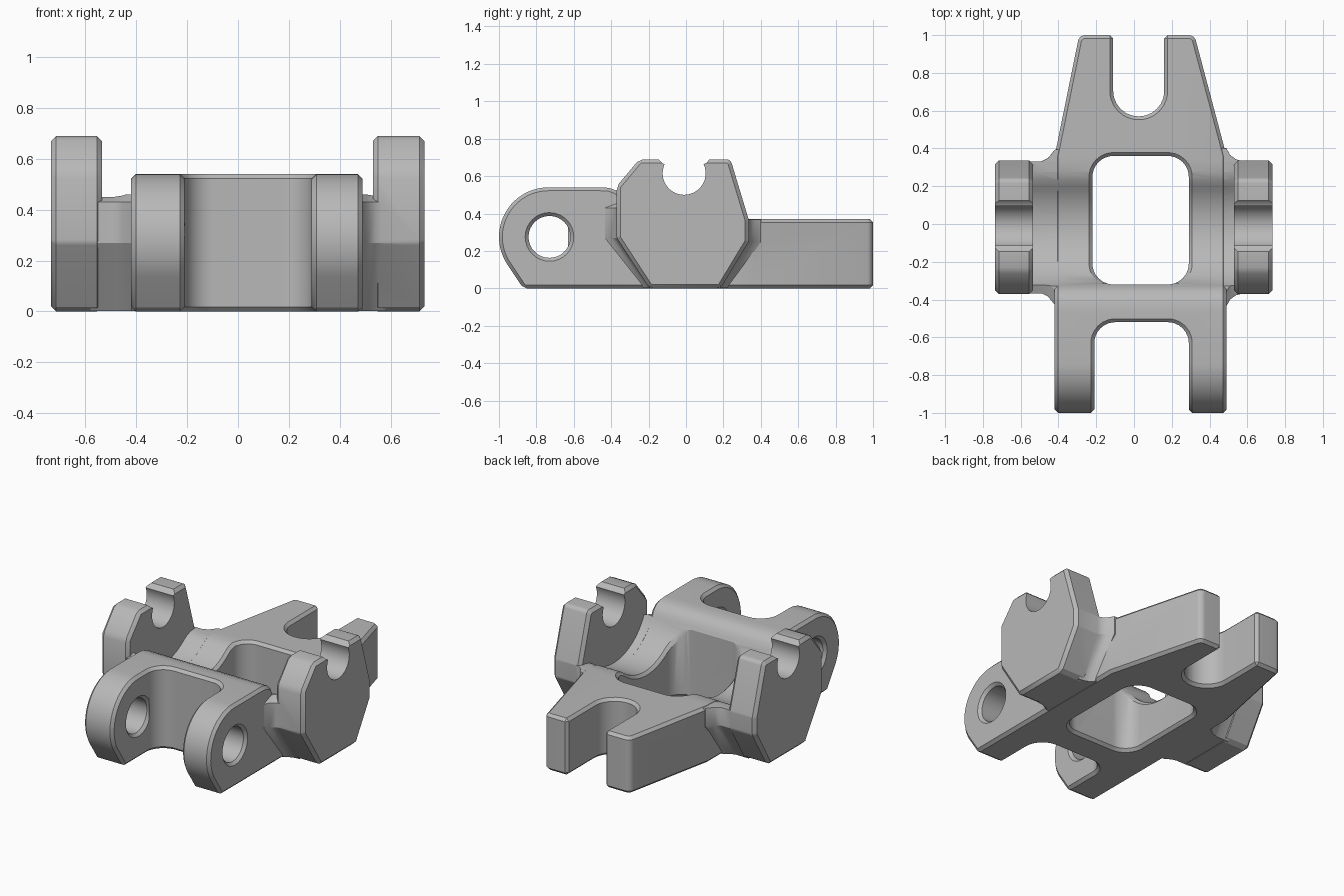
import bpy, bmesh, math
from mathutils import Vector

if "Cube" in bpy.data.objects:
    bpy.data.objects.remove(bpy.data.objects["Cube"])

steel = bpy.data.materials.new("steel grey")
steel.use_nodes = True
steel.diffuse_color = (0.48, 0.48, 0.48, 1)
steel.node_tree.nodes["Principled BSDF"].inputs["Base Color"].default_value = steel.diffuse_color


def arc(cx, cy, r, a0, a1, n):
    angles = [math.radians(a0 + (a1 - a0) * i / n) for i in range(n + 1)]
    return [(cx + r * math.cos(a), cy + r * math.sin(a)) for a in angles]


def rounded(corners, n=8):
    """Outline from (x, y) or (x, y, radius) corners."""
    out = []
    for i, corner in enumerate(corners):
        p = Vector(corner[:2])
        if len(corner) == 2:
            out.append(tuple(p))
            continue
        r = corner[2]
        u = (Vector(corners[i - 1][:2]) - p).normalized()
        v = (Vector(corners[(i + 1) % len(corners)][:2]) - p).normalized()
        half = u.angle(v) / 2
        centre = p + (u + v).normalized() * r / math.sin(half)
        s = p + u * r / math.tan(half) - centre
        e = p + v * r / math.tan(half) - centre
        out += [tuple(centre + s.lerp(e, k / n).normalized() * r) for k in range(n + 1)]
    return out


def loft(name, sections):
    """Solid through matching rings of points."""
    bm = bmesh.new()
    rings = [[bm.verts.new(p) for p in ring] for ring in sections]
    for a, b in zip(rings, rings[1:]):
        for i in range(len(a)):
            j = (i + 1) % len(a)
            bm.faces.new((a[i], a[j], b[j], b[i]))
    bm.faces.new(rings[0])
    bm.faces.new(rings[-1])
    bmesh.ops.recalc_face_normals(bm, faces=bm.faces)
    mesh = bpy.data.meshes.new(name)
    bm.to_mesh(mesh)
    bm.free()
    obj = bpy.data.objects.new(name, mesh)
    bpy.context.collection.objects.link(obj)
    mesh.materials.append(steel)
    return obj


def side_prism(name, pts, x0, x1):
    return loft(name, [[(x, y, z) for y, z in pts] for x in (x0, x1)])


def plan_prism(name, pts, z0, z1):
    return loft(name, [[(x, y, z) for x, y in pts] for z in (z0, z1)])


def apply(obj, mod):
    bpy.context.view_layer.objects.active = obj
    bpy.ops.object.modifier_apply(modifier=mod.name)


def boolean(obj, other, operation):
    mod = obj.modifiers.new("boolean", 'BOOLEAN')
    mod.operation, mod.solver, mod.object = operation, 'EXACT', other
    apply(obj, mod)
    bpy.data.objects.remove(other)


def chamfer(obj, width):
    mod = obj.modifiers.new("chamfer", 'BEVEL')
    mod.width, mod.segments = width, 1
    mod.limit_method, mod.angle_limit = 'ANGLE', math.radians(35)
    mod.use_clamp_overlap = False
    apply(obj, mod)


# Side profile: flat fork, scooped middle, round-ended lugs
profile = [(-0.87, 0), (1.1, 0), (1.1, 0.37), (0.33, 0.37), (0.275, 0.366), (0.235, 0.353)]
profile += arc(-0.01, 0.61, 0.35, -53, -160, 20)
profile += [(-0.37, 0.522), (-0.41, 0.537), (-0.46, 0.54)]
profile += arc(-0.735, 0.275, 0.265, 90, 212, 20)

# Body plan: lugs at the front, tapered fork at the back
plan = rounded([
    (-0.42, -1.1), (-0.21, -1.1), (-0.21, -0.52, 0.11), (0.29, -0.52, 0.11),
    (0.29, -1.1), (0.49, -1.1), (0.49, 0.36), (0.32, 1, 0.04), (0.16, 1),
    (0.16, 0.57, 0.134), (-0.11, 0.57, 0.134), (-0.11, 1), (-0.29, 1, 0.04), (-0.42, 0.36)])
body = plan_prism("track_link", plan, -0.1, 0.8)
boolean(body, side_prism("profile_cutter", profile, -0.8, 0.8), 'INTERSECT')

# Central window and pin holes
window = rounded([(-0.22, -0.32, 0.11), (0.29, -0.32, 0.11), (0.29, 0.36, 0.11), (-0.22, 0.36, 0.11)])
boolean(body, plan_prism("window_cutter", window, -0.2, 0.9), 'DIFFERENCE')
boolean(body, side_prism("pin_cutter", arc(-0.73, 0.275, 0.112, 0, 348.75, 31), -0.8, 0.8), 'DIFFERENCE')
chamfer(body, 0.018)

# Cross arms with flared fillets into the body
arm = [(-0.19, 0.002), (0.18, 0.002), (0.332, 0.25), (0.332, 0.365), (0.3, 0.46),
       (-0.3, 0.46), (-0.367, 0.43), (-0.367, 0.27)]
left_flare = [(0.58, 1), (0.54, 1.03), (0.51, 1.09), (0.488, 1.2), (0.39, 1.2)]
right_flare = [(-0.58, 1), (-0.49, 1), (-0.455, 1.05), (-0.418, 1.18), (-0.32, 1.18)]
arms = []
for name, flare in (("left_arm", left_flare), ("right_arm", right_flare)):
    obj = loft(name, [[(x, -0.018 + (y + 0.018) * f, z) for y, z in arm] for x, f in flare])
    lowered = [(y, z - 0.002) for y, z in profile]
    boolean(obj, side_prism("arm_cutter", lowered, -0.8, 0.8), 'INTERSECT')
    arms.append(obj)

# End plates with an open round notch
plate = rounded([(-0.195, 0), (0.185, 0), (0.336, 0.25, 0.04), (0.336, 0.365, 0.04),
                 (0.238, 0.69, 0.03), (-0.25, 0.69), (-0.371, 0.545), (-0.371, 0.27, 0.04)], 4)
notch = [(0.15, 0.75), (0.13, 0.695), (0.108, 0.67)]
notch += arc(-0.01, 0.615, 0.115, 25, -205, 28)
notch += [(-0.128, 0.67), (-0.15, 0.695), (-0.17, 0.75)]
plates = []
for name, x0, x1 in (("left_plate", 0.53, 0.733), ("right_plate", -0.735, -0.535)):
    obj = side_prism(name, plate, x0, x1)
    chamfer(obj, 0.02)
    boolean(obj, side_prism("notch_cutter", notch, x0 - 0.1, x1 + 0.1), 'DIFFERENCE')
    plates.append(obj)

# One casting
for part in arms + plates:
    boolean(body, part, 'UNION')
bpy.ops.object.select_all(action='DESELECT')
body.select_set(True)
bpy.context.view_layer.objects.active = body
bpy.ops.object.shade_smooth_by_angle(angle=math.radians(28))
